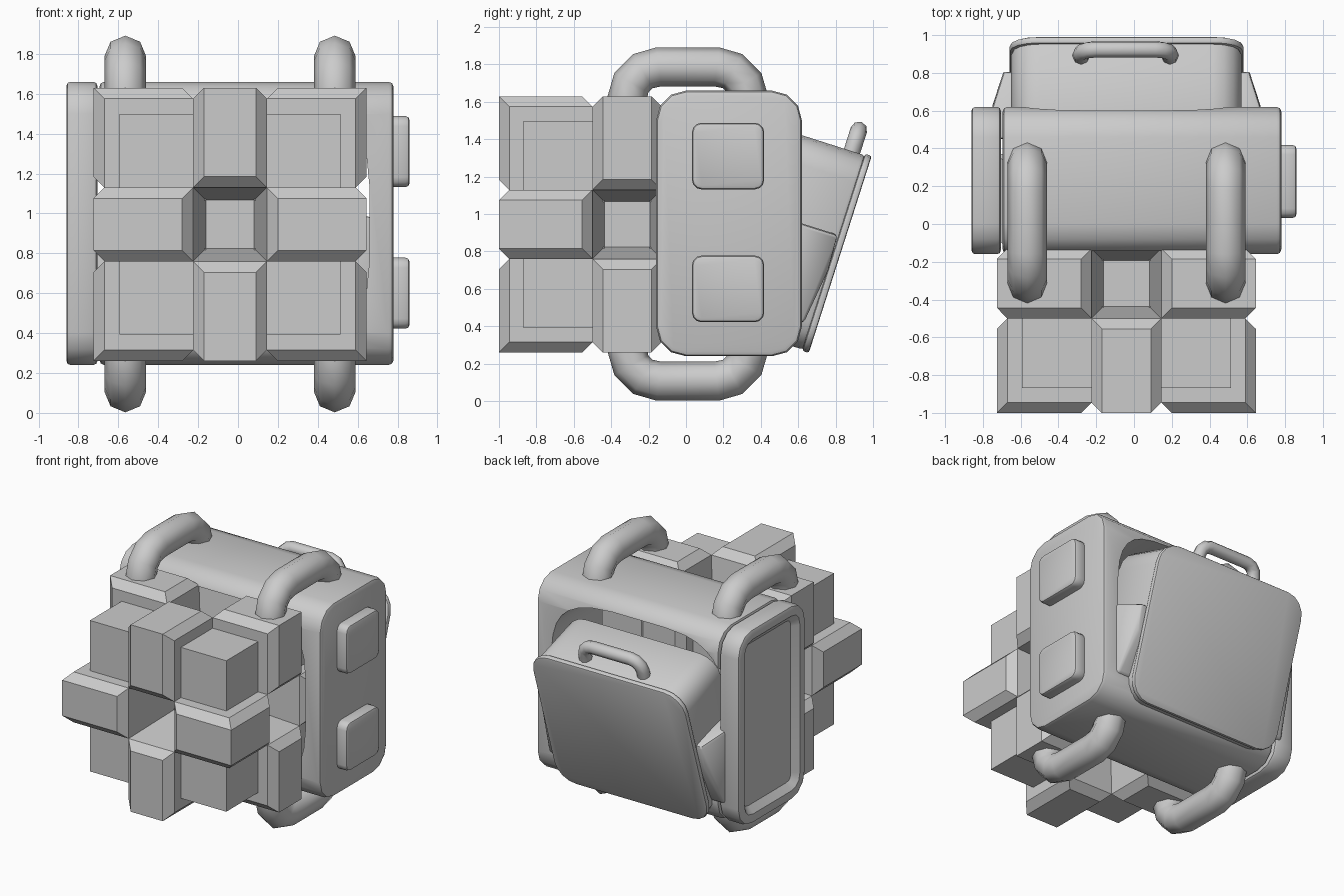
import bpy, bmesh, math
from itertools import product
from mathutils import Vector, Matrix

cube = bpy.data.objects.get("Cube")
if cube:
    bpy.data.objects.remove(cube, do_unlink=True)

GREY = (0.6, 0.6, 0.6, 1)
grey = bpy.data.materials.new("plain_grey")
grey.use_nodes = True
grey.diffuse_color = GREY
grey.node_tree.nodes["Principled BSDF"].inputs["Base Color"].default_value = GREY

CX, CZ = -0.04, 0.95


def activate(ob):
    bpy.ops.object.select_all(action="DESELECT")
    ob.select_set(True)
    bpy.context.view_layer.objects.active = ob


def finish(name, bm, bevel=0, segments=2, smooth=True):
    """Turn a bmesh into a finished object."""
    bmesh.ops.recalc_face_normals(bm, faces=bm.faces)
    mesh = bpy.data.meshes.new(name)
    bm.to_mesh(mesh)
    bm.free()
    ob = bpy.data.objects.new(name, mesh)
    bpy.context.collection.objects.link(ob)
    mesh.materials.append(grey)
    activate(ob)
    if bevel:
        mod = ob.modifiers.new("soft_edges", "BEVEL")
        mod.width, mod.segments = bevel, segments
        mod.limit_method, mod.angle_limit = "ANGLE", math.radians(40)
        bpy.ops.object.modifier_apply(modifier=mod.name)
    if smooth:
        bpy.ops.object.shade_smooth_by_angle(angle=math.radians(38))
    return ob


def rounded(hu, hv, r, seg=3):
    """Rounded rectangle outline."""
    pts = []
    for k, (su, sv) in enumerate([(1, 1), (-1, 1), (-1, -1), (1, -1)]):
        for i in range(seg + 1):
            a = math.pi / 2 * (k + i / seg)
            pts.append((su * (hu - r) + r * math.cos(a), sv * (hv - r) + r * math.sin(a)))
    return pts


def prism(points, low, high, place):
    """Extrude an outline; place(u, v, w) gives the position."""
    bm = bmesh.new()
    ends = [[bm.verts.new(place(u, v, w)) for u, v in points] for w in (low, high)]
    bm.faces.new(ends[0])
    bm.faces.new(ends[1])
    n = len(points)
    for i in range(n):
        j = (i + 1) % n
        bm.faces.new((ends[0][i], ends[0][j], ends[1][j], ends[1][i]))
    return bm


def hull(bm, points):
    verts = [bm.verts.new(p) for p in points]
    res = bmesh.ops.convex_hull(bm, input=verts)
    spare = {g for g in res["geom_interior"] + res["geom_unused"] if isinstance(g, bmesh.types.BMVert)}
    bmesh.ops.delete(bm, geom=list(spare), context="VERTS")


def tube(name, points, radius, sides=2):
    curve = bpy.data.curves.new(name, "CURVE")
    curve.dimensions = "3D"
    curve.bevel_depth, curve.bevel_resolution = radius, sides
    curve.use_fill_caps = True
    spline = curve.splines.new("POLY")
    spline.points.add(len(points) - 1)
    for p, co in zip(spline.points, points):
        p.co = (*co, 1)
    ob = bpy.data.objects.new(name, curve)
    bpy.context.collection.objects.link(ob)
    curve.materials.append(grey)
    activate(ob)
    bpy.ops.object.convert(target="MESH")
    bpy.ops.object.shade_smooth_by_angle(angle=math.radians(60))


def arch(half, foot, top, r, seg=3):
    """Upside-down U path with rounded corners."""
    right = [(half - r + r * math.cos(t), top - r + r * math.sin(t))
             for t in (math.pi / 2 * i / seg for i in range(seg + 1))]
    right.insert(0, (half, foot))
    return right + [(-u, v) for u, v in reversed(right)]


# Main body with a rounded opening from front to back
side = rounded(0.39, 0.71, 0.16)


def along_x(y, z, x):
    return (x, 0.23 + y, CZ + z)


body = finish("body", prism(side, -0.695, 0.78, along_x), 0.025)


def squircle(t):
    c, s = math.cos(t), math.sin(t)
    return (0.70 * math.copysign(abs(c) ** 0.5, c), 0.62 * math.copysign(abs(s) ** 0.5, s))


outline = [squircle(2 * math.pi * (i + 0.5) / 32) for i in range(32)]
cutter = finish("opening_cutter", prism(outline, -0.5, 1, lambda u, v, w: (CX + u, w, CZ + v)))
cutter.hide_render = True
activate(body)
cut = body.modifiers.new("opening", "BOOLEAN")
cut.object, cut.solver = cutter, "EXACT"
bpy.ops.object.modifier_apply(modifier=cut.name)
bpy.ops.object.shade_smooth_by_angle(angle=math.radians(38))
bpy.data.objects.remove(cutter, do_unlink=True)

# Side cover with a sunken panel
bm = prism(side, -0.86, -0.705, along_x)
bm.normal_update()
bmesh.ops.recalc_face_normals(bm, faces=bm.faces)
outer = [min(bm.faces, key=lambda f: f.calc_center_median().x)]
bmesh.ops.inset_region(bm, faces=outer, thickness=0.07)
bmesh.ops.inset_region(bm, faces=outer, thickness=0.05, depth=-0.04)
finish("side_cover", bm, 0.02)

# Raised pads on the other side
for label, z in (("upper", 0.36), ("lower", -0.35)):
    finish(label + "_side_pad", prism(rounded(0.193, 0.178, 0.05), 0.76, 0.86,
           lambda u, v, w: along_x(u - 0.005, v + z, w)), 0.02)

# Four carrying handles
for label, x in (("right", -0.565), ("left", 0.485)):
    for level, s in (("top", 1), ("bottom", -1)):
        path = arch(0.325, 0.6, 0.84, 0.17)
        tube(f"{level}_{label}_handle", [(x, 0.01 + y, CZ - 0.003 + s * z) for y, z in path], 0.105)

# Blocky lattice: bevelled edge blocks, plain corner cubes and a core
centre = Vector((CX, -0.315, 0.945))
bm = bmesh.new()
for axis, s, t in product(range(3), (-1, 1), (-1, 1)):
    pts = []
    for half, low, high in ((0.13, 0.24, 0.685), (0.185, 0.185, 0.63), (0.185, 0.12, 0.12)):
        for w, a, b in product((-half, half), {low, high}, {low, high}):
            p = Vector()
            p[axis], p[(axis + 1) % 3], p[(axis + 2) % 3] = w, s * a, t * b
            pts.append(centre + p)
    hull(bm, pts)
bmesh.ops.dissolve_limit(bm, angle_limit=0.01, verts=bm.verts, edges=bm.edges)
finish("lattice_edge_blocks", bm, smooth=False)
bm = bmesh.new()
for signs in product((-1, 1), repeat=3):
    bmesh.ops.create_cube(bm, size=0.37, matrix=Matrix.Translation(centre + 0.368 * Vector(signs)))
bmesh.ops.create_cube(bm, size=0.26, matrix=Matrix.Translation(centre))
finish("lattice_corner_cubes", bm, smooth=False)

# Tilted pack on the back
tilt = Matrix.Translation((CX, 0.822, 0.785)) @ Matrix.Rotation(math.radians(-17.7), 4, "X")


def on_pack(u, v, w):
    return tilt @ Vector((u, w, v))


finish("pack", prism(rounded(0.61, 0.545, 0.15, 4), -0.45, -0.03, on_pack), 0.02)
finish("pack_back_panel", prism(rounded(0.62, 0.553, 0.15, 4), -0.035, 0.003, on_pack), 0.012)
tube("pack_handle", [on_pack(u - 0.005, v, -0.105) for u, v in arch(0.235, 0.5, 0.665, 0.08)], 0.045)

# Pockets on both sides of the pack
pocket = [(0.45, 0.99), (0.62, 0.95), (0.81, 0.89), (0.76, 0.70), (0.63, 0.42), (0.45, 0.42)]
for label, s in (("right", -1), ("left", 1)):
    bm = bmesh.new()
    hull(bm, [(CX + s * 0.5, y, z) for y, z in pocket]
         + [(CX + s * (0.71 if y < 0.7 else 0.65), y, z) for y, z in pocket])
    bmesh.ops.dissolve_limit(bm, angle_limit=0.02, verts=bm.verts, edges=bm.edges)
    finish(label + "_pack_pocket", bm, 0.02)
